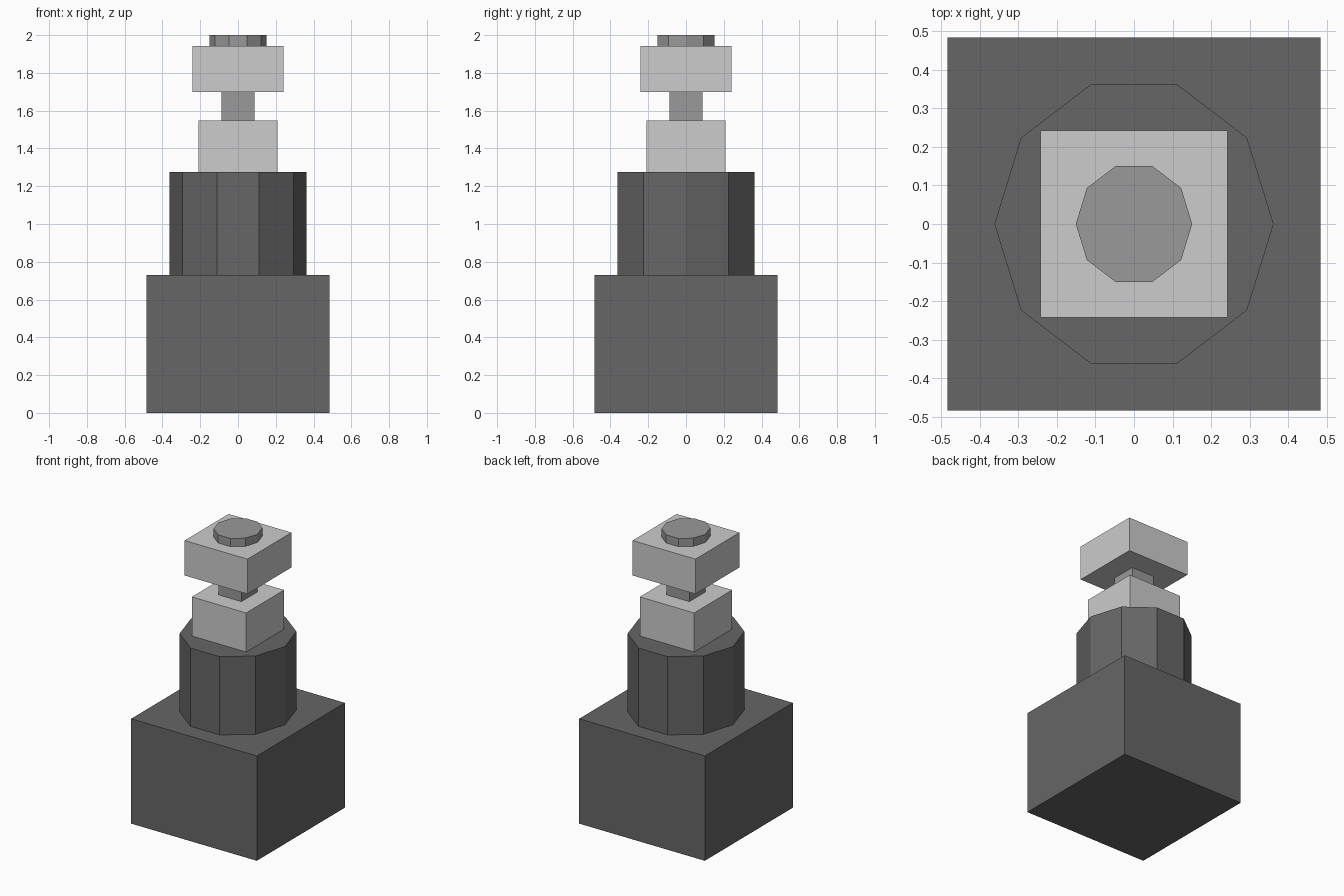
import bpy
import math

if "Cube" in bpy.data.objects:
    bpy.data.objects.remove(bpy.data.objects["Cube"])


def material(name, v):
    m = bpy.data.materials.new(name)
    m.diffuse_color = (v, v, v, 1)
    m.use_nodes = True
    m.node_tree.nodes["Principled BSDF"].inputs["Base Color"].default_value = m.diffuse_color
    return m


dark = material("dark grey", 0.133)
mid = material("mid grey", 0.319)
light = material("light grey", 0.604)


def prism(name, half, z0, z1, mat, sides=4):
    """Square block or ten-sided drum whose plan fits a square of +-half."""
    if sides == 4:
        ring = [(half, half), (-half, half), (-half, -half), (half, -half)]
    else:
        # points lie on the x axis; y is stretched to fill the square
        ang = [2 * math.pi * i / sides for i in range(sides)]
        top = max(math.sin(a) for a in ang)
        ring = [(half * math.cos(a), half * math.sin(a) / top) for a in ang]
    n = len(ring)
    verts = [(x, y, z) for z in (z0, z1) for x, y in ring]
    faces = [(i, (i + 1) % n, n + (i + 1) % n, n + i) for i in range(n)]
    faces += [tuple(reversed(range(n))), tuple(range(n, 2 * n))]
    me = bpy.data.meshes.new(name)
    me.from_pydata(verts, [], faces)
    me.materials.append(mat)
    ob = bpy.data.objects.new(name, me)
    bpy.context.collection.objects.link(ob)
    return ob


# Stacked from the ground up
prism("base_block", 0.484, 0.0, 0.73, dark)
prism("drum", 0.362, 0.73, 1.275, dark, 10)
prism("lower_block", 0.209, 1.275, 1.547, light)
prism("neck", 0.088, 1.547, 1.70, mid)
prism("upper_block", 0.242, 1.70, 1.943, light)
prism("top_cap", 0.151, 1.943, 2.0, mid, 10)
